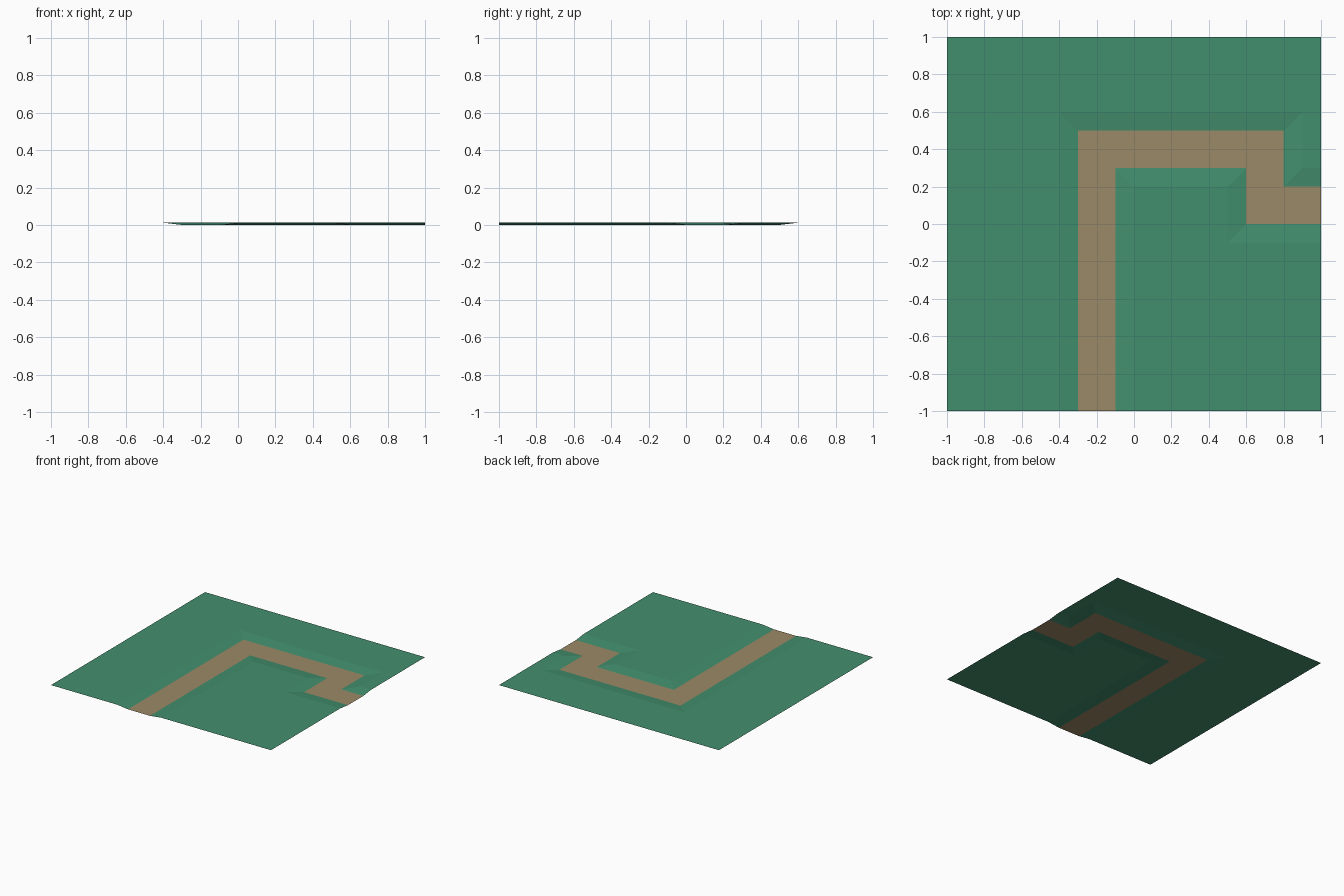
import bpy

if "Cube" in bpy.data.objects:
    bpy.data.objects.remove(bpy.data.objects["Cube"])

DEPTH = 0.012   # path lies this far below the grass
BANK = 0.1      # width of the sloped bank beside the path


def material(name, rgb):
    m = bpy.data.materials.new(name)
    m.diffuse_color = (*rgb, 1)
    m.use_nodes = True
    m.node_tree.nodes["Principled BSDF"].inputs["Base Color"].default_value = m.diffuse_color
    return m


grass_green = material("grass green", (0.0545, 0.275, 0.157))
dirt_brown = material("dirt brown", (0.325, 0.252, 0.135))


def sheet(name, verts, faces, mat):
    """Open sheet with all faces turned upwards."""
    me = bpy.data.meshes.new(name)
    me.from_pydata(verts, [], faces)
    me.update()
    for p in me.polygons:
        if p.normal.z < 0:
            p.flip()
    me.update()
    me.materials.append(mat)
    ob = bpy.data.objects.new(name, me)
    bpy.context.collection.objects.link(ob)
    return ob


def at(points, z):
    return [(x, y, z) for x, y in points]


def strip(name, a, b, mat):
    """Quads between two lines with the same number of points."""
    n = len(a)
    faces = [(i, i + 1, n + i + 1, n + i) for i in range(n - 1)]
    return sheet(name, a + b, faces, mat)


# Both edges of the winding path, and the tops of the banks
outer = [(-0.3, -1), (-0.3, 0.5), (0.8, 0.5), (0.8, 0.2), (1, 0.2)]
inner = [(-0.1, -1), (-0.1, 0.3), (0.6, 0.3), (0.6, 0), (1, 0)]
B = BANK
outer_top = [(-0.3 - B, -1), (-0.3 - B, 0.5 + B), (0.8 + B, 0.5 + B), (0.8 + B, 0.2 + B), (1, 0.2 + B)]
inner_top = [(-0.1 + B, -1), (-0.1 + B, 0.3 - B), (0.6 - B, 0.3 - B), (0.6 - B, -B), (1, -B)]

# Sunken dirt path
strip("dirt_path", at(outer, 0), at(inner, 0), dirt_brown)

# Gently sloped grass banks
strip("outer_bank", at(outer, 0), at(outer_top, DEPTH), grass_green)
strip("inner_bank", at(inner, 0), at(inner_top, DEPTH), grass_green)

# Flat lawns on both sides of the path
lawn = at(outer_top + [(1, 1), (-1, 1), (-1, -1)], DEPTH)
sheet("outer_lawn", lawn, [tuple(range(len(lawn)))], grass_green)
lawn = at(inner_top + [(1, -1)], DEPTH)
sheet("inner_lawn", lawn, [tuple(range(len(lawn)))], grass_green)
